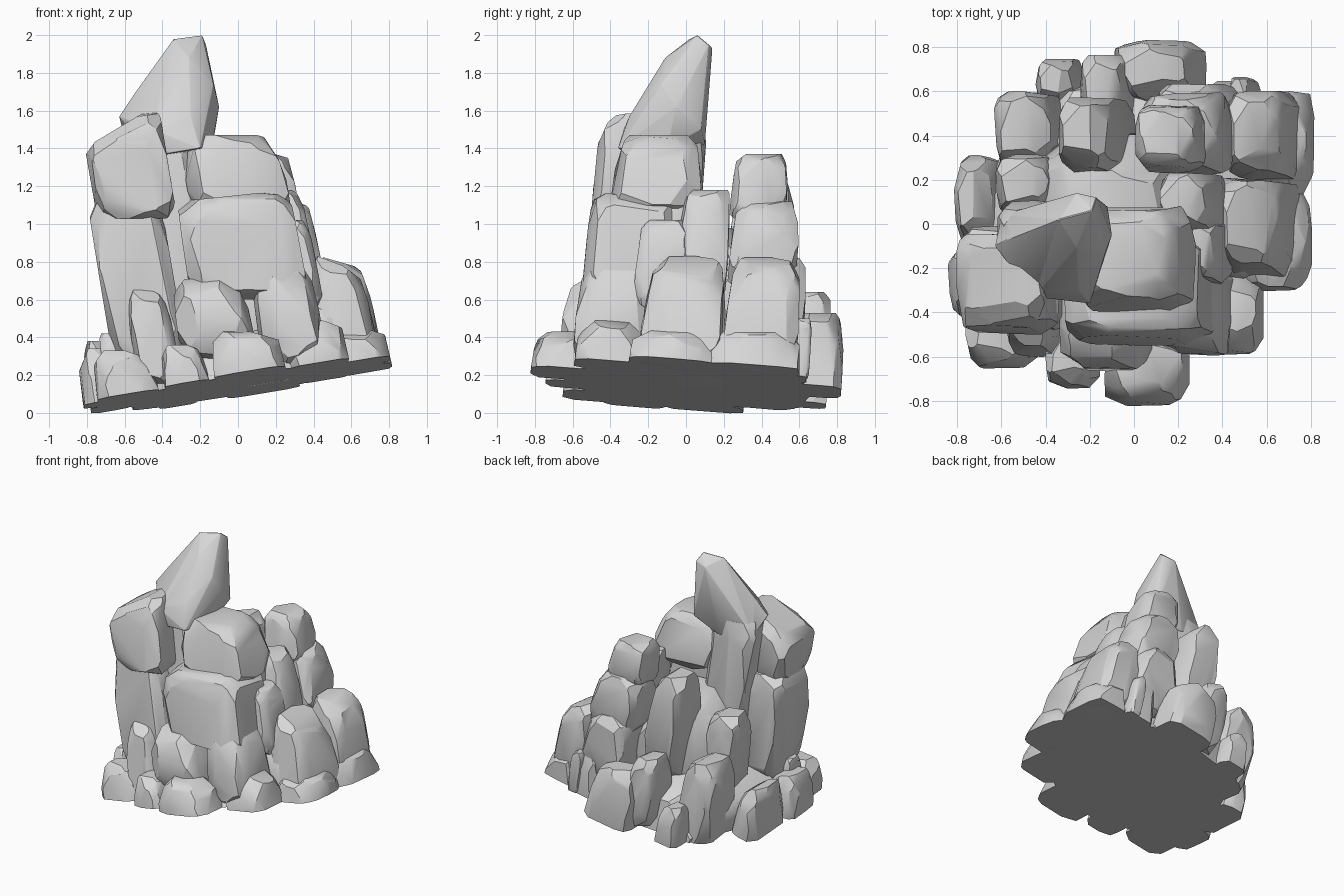
import bpy, bmesh, math, random
from mathutils import Vector

random.seed(7)
if "Cube" in bpy.data.objects:
    bpy.data.objects.remove(bpy.data.objects["Cube"])

# One plain stone colour
GREY = (0.68, 0.68, 0.68, 1)
stone_grey = bpy.data.materials.new("stone_grey")
stone_grey.use_nodes = True
stone_grey.diffuse_color = GREY
stone_grey.node_tree.nodes["Principled BSDF"].inputs["Base Color"].default_value = GREY

# The whole pile leans: its flat underside is a tilted plane
LEAN_X, LEAN_Y, BASE = -0.168, 0.08, 0.147
made = []


def ground(x, y):
    return BASE - LEAN_X * x - LEAN_Y * y


def slice_off(bm, point, normal, **side):
    """Cut a convex solid by a plane and close the opening."""
    geom = bm.verts[:] + bm.edges[:] + bm.faces[:]
    cut = bmesh.ops.bisect_plane(bm, geom=geom, dist=1e-5, plane_co=point,
                                 plane_no=normal, **side)
    edges = [g for g in cut["geom_cut"] if isinstance(g, bmesh.types.BMEdge) and g.is_boundary]
    if edges:
        bmesh.ops.holes_fill(bm, edges=edges, sides=0)


def finish(bm, name):
    slice_off(bm, (0, 0, BASE), (LEAN_X, LEAN_Y, 1), clear_inner=True)
    bmesh.ops.recalc_face_normals(bm, faces=bm.faces[:])
    mesh = bpy.data.meshes.new(name)
    bm.to_mesh(mesh)
    bm.free()
    mesh.materials.append(stone_grey)
    obj = bpy.data.objects.new(name, mesh)
    bpy.context.collection.objects.link(obj)
    made.append(obj)


def stone(name, x0, x1, y0, y1, z0, z1, slope=0.0, taper=0.12, boxy=4.5, cuts=38):
    """Chisel a rounded block out of a cube with many flat cuts."""
    bm = bmesh.new()
    bmesh.ops.create_cube(bm, size=2)
    power = boxy / (boxy - 1)
    for i in range(cuts):
        z = 1 - 2 * (i + 0.5) / cuts
        turn = i * 2.4 + random.uniform(-0.35, 0.35)
        r = math.sqrt(1 - z * z)
        n = Vector((r * math.cos(turn), r * math.sin(turn), z + random.uniform(-0.1, 0.1)))
        n.normalize()
        reach = sum(abs(c) ** power for c in n) ** (1 / power)
        slice_off(bm, n * reach * random.uniform(0.94, 1.0), n, clear_outer=True)
    bmesh.ops.remove_doubles(bm, verts=bm.verts[:], dist=0.03)
    # Scale to the stone's extents, taper the top, and lean it with the pile
    hz = (z1 - z0) / 2
    hx = max((x1 - x0) / 2 - abs(LEAN_X) * hz * 0.8, 0.05)
    hy = max((y1 - y0) / 2 - LEAN_Y * hz * 0.8, 0.05)
    for v in bm.verts:
        x, y, z = v.co
        shrink = 1 - taper * max(z, 0)
        up = z * hz
        v.co = ((x0 + x1) / 2 + x * hx * shrink + LEAN_X * up,
                (y0 + y1) / 2 + y * hy * shrink + LEAN_Y * up,
                (z0 + z1) / 2 + up + slope * x * hx * max(z, 0))
    finish(bm, name)


def base_stone(name, x0, x1, y0, y1, top):
    """A low boulder cut flat at its widest level by the underside."""
    low = ground((x0 + x1) / 2, (y0 + y1) / 2)
    stone(name, x0, x1, y0, y1, 2 * low - top, top, taper=0.1, boxy=3.4)


# Hidden filling behind the stones
stone("core_mound", -0.72, 0.72, -0.68, 0.7, -0.2, 0.5, boxy=2.2)
stone("core_pillar", -0.5, 0.38, -0.36, 0.45, 0.1, 0.98, taper=0.2, boxy=3)

# Ring of boulders around the foot
base_stone("left_front_foot", -0.86, -0.5, -0.46, -0.08, 0.34)
base_stone("front_left_foot", -0.78, -0.38, -0.67, -0.36, 0.33)
base_stone("front_foot_small", -0.42, -0.12, -0.76, -0.48, 0.36)
base_stone("front_foot", -0.16, 0.29, -0.84, -0.45, 0.43)
base_stone("front_right_foot", 0.24, 0.63, -0.61, -0.22, 0.49)
base_stone("right_foot", 0.46, 0.84, -0.32, 0.16, 0.44)
base_stone("right_back_foot", 0.5, 0.85, 0.1, 0.62, 0.45)
base_stone("back_right_foot", 0.3, 0.62, 0.38, 0.66, 0.5)
base_stone("back_foot", -0.12, 0.39, 0.5, 0.85, 0.53)
base_stone("back_left_foot_small", -0.46, -0.18, 0.5, 0.76, 0.32)
base_stone("left_back_foot", -0.83, -0.52, -0.14, 0.33, 0.38)

# Lower tier
stone("front_left_boulder", -0.6, -0.3, -0.6, -0.15, 0.15, 0.65)
stone("front_boulder", -0.36, 0.1, -0.67, -0.2, 0.28, 0.71, boxy=3.5)
stone("front_right_boulder", 0.05, 0.47, -0.6, -0.15, 0.25, 0.81, boxy=3.5)
stone("right_boulder", 0.34, 0.76, -0.25, 0.23, 0.2, 0.8, slope=-0.3, taper=0.2)
stone("right_back_boulder", 0.4, 0.77, 0.19, 0.62, 0.2, 0.8, slope=-0.25)
stone("back_right_block", 0.08, 0.5, 0.25, 0.65, 0.3, 0.82)
stone("back_block", -0.26, 0.04, 0.45, 0.78, 0.1, 0.64)
stone("back_left_boulder", -0.65, -0.26, 0.2, 0.62, -0.1, 0.64)
stone("left_block", -0.64, -0.28, 0.0, 0.33, 0.25, 0.9)

# Middle tier
stone("left_column", -0.79, -0.28, -0.49, 0.0, 0.28, 1.13, taper=0.02, boxy=6)
stone("front_block", -0.33, 0.37, -0.55, -0.04, 0.6, 1.15, slope=0.1, taper=0.06, boxy=6)
stone("right_column", 0.1, 0.44, -0.07, 0.25, 0.55, 1.18)
stone("right_sliver", 0.2, 0.45, -0.28, 0.04, 0.55, 1.02)
stone("back_right_column", 0.02, 0.46, 0.22, 0.61, 0.65, 1.12)
stone("back_column", -0.36, 0.02, 0.19, 0.59, 0.4, 1.22)
stone("spire_column", -0.62, -0.12, -0.32, 0.11, 0.5, 1.54, taper=0.02, boxy=6)

# Upper tier
stone("left_cap", -0.82, -0.33, -0.5, -0.03, 1.03, 1.52, slope=0.55, taper=0.08, boxy=5)
stone("front_cap", -0.31, 0.28, -0.4, 0.1, 1.05, 1.47, taper=0.22, boxy=5)
stone("back_right_cap", -0.01, 0.33, 0.23, 0.55, 1.02, 1.37)

# Small chips wedged in the gaps
stone("right_chip", 0.14, 0.26, -0.1, 0.02, 0.95, 1.16)
stone("right_gap_chip", 0.36, 0.54, -0.25, -0.04, 0.3, 0.56)
stone("back_chip", 0.43, 0.57, 0.55, 0.67, 0.15, 0.5)
stone("left_chip", -0.74, -0.56, -0.4, -0.22, 0.15, 0.42)

# Leaning spire at the top
spire_points = [
    (-.34, .02, 1.98), (-.19, .06, 2), (-.17, .12, 1.95), (-.26, .14, 1.93),
    (-.26, -.11, 1.88), (-.55, -.06, 1.69), (-.63, -.1, 1.57), (-.6, .04, 1.45),
    (-.45, -.33, 1.5), (-.25, -.3, 1.57), (-.13, -.13, 1.74), (-.1, -.05, 1.62),
    (-.12, .08, 1.5), (-.2, -.36, 1.4), (-.44, -.3, 1.36), (-.14, -.1, 1.4),
    (-.35, .1, 1.42), (-.55, 0, 1.4)]
bm = bmesh.new()
for p in spire_points:
    bm.verts.new(p)
hull = bmesh.ops.convex_hull(bm, input=bm.verts[:])
loose = [v for v in bm.verts if not v.link_faces]
bmesh.ops.delete(bm, geom=loose, context="VERTS")
bmesh.ops.bevel(bm, geom=bm.edges[:], offset=0.015, segments=1, affect="EDGES", clamp_overlap=True)
finish(bm, "spire")

# Soft facets with crisp breaks
bpy.ops.object.select_all(action="DESELECT")
for obj in made:
    obj.select_set(True)
bpy.context.view_layer.objects.active = made[0]
bpy.ops.object.shade_smooth_by_angle(angle=math.radians(32))
